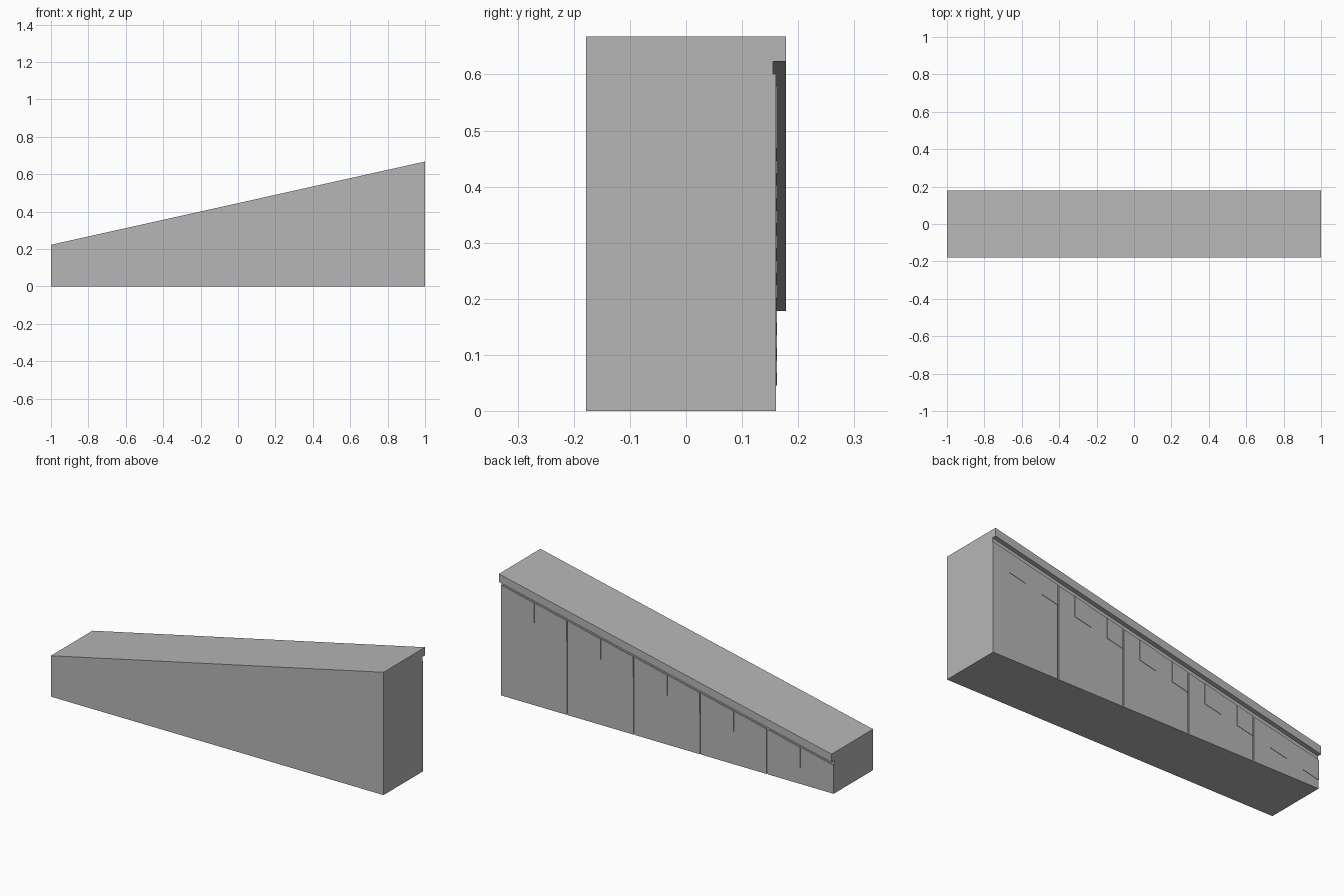
import bpy, bmesh

if "Cube" in bpy.data.objects:
    bpy.data.objects.remove(bpy.data.objects["Cube"])

grey = bpy.data.materials.new("concrete grey")
grey.diffuse_color = (0.47, 0.47, 0.47, 1)
grey.use_nodes = True
grey.node_tree.nodes["Principled BSDF"].inputs["Base Color"].default_value = grey.diffuse_color

H0, SLOPE = 0.445, 0.2225          # roof height at centre and rise per unit
FRONT, CORE, WALL, EAVE = -0.178, 0.155, 0.16, 0.178
PLATE_DROP, LEDGE_DROP, WINDOW_DROP = 0.067, 0.044, 0.177


def roof(x, drop=0.0):
    return H0 + SLOPE * x - drop


def slab(name, x0, x1, y0, y1, top, bottom=None):
    """Box with a sloped top, and a flat base (None) or a parallel sloped base."""
    def base(x):
        return 0.0 if bottom is None else roof(x, bottom)
    profile = [(x0, base(x0)), (x1, base(x1)), (x1, roof(x1, top)), (x0, roof(x0, top))]
    bm = bmesh.new()
    face = bm.faces.new([bm.verts.new((x, y0, z)) for x, z in profile])
    ext = bmesh.ops.extrude_face_region(bm, geom=[face])
    moved = [v for v in ext["geom"] if isinstance(v, bmesh.types.BMVert)]
    bmesh.ops.translate(bm, verts=moved, vec=(0, y1 - y0, 0))
    bmesh.ops.recalc_face_normals(bm, faces=bm.faces[:])
    mesh = bpy.data.meshes.new(name)
    bm.to_mesh(mesh)
    bm.free()
    mesh.materials.append(grey)
    obj = bpy.data.objects.new(name, mesh)
    bpy.context.collection.objects.link(obj)
    return obj


# Solid wedge and the overhanging ledge along its back edge
slab("wedge_body", -1, 1, FRONT, CORE, 0)
slab("back_ledge", -1, 1, CORE, EAVE, 0, LEDGE_DROP)

# Five wall panels separated by narrow seams, each with two raised squares
SEAM = 0.004
for i in range(5):
    left = -1 + 0.4 * i
    start = left + (SEAM if i else 0)
    end = left + 0.4 - (SEAM if i < 4 else 0)
    slab(f"wall_panel_{i + 1}", start, end, CORE, WALL, PLATE_DROP)
    for j in range(2):
        x = left + 0.2 * j
        slab(f"raised_square_{2 * i + j + 1}", max(x, start), x + 0.1,
             WALL, WALL + 0.002, PLATE_DROP, WINDOW_DROP)
